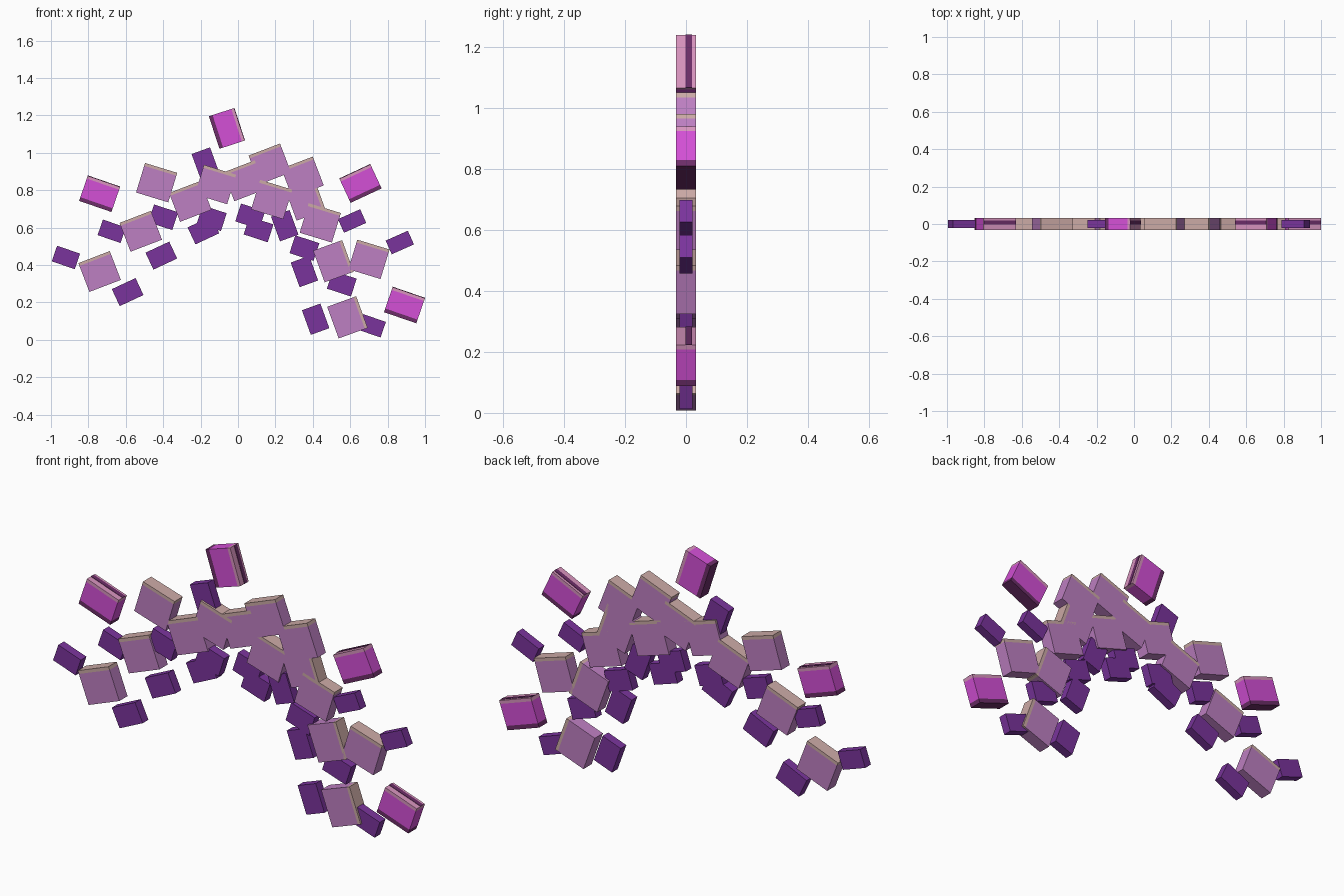
import bpy
from math import radians
from mathutils import Matrix, Vector

if "Cube" in bpy.data.objects:
    bpy.data.objects.remove(bpy.data.objects["Cube"])


def material(name, rgb):
    linear = [((c / 255 + 0.055) / 1.055) ** 2.4 for c in rgb]
    m = bpy.data.materials.new(name)
    m.use_nodes = True
    m.diffuse_color = (*linear, 1)
    m.node_tree.nodes["Principled BSDF"].inputs["Base Color"].default_value = (*linear, 1)
    return m


lilac = material("lilac", (190, 128, 194))
beige = material("beige", (204, 170, 166))
violet = material("violet", (122, 52, 156))
magenta = material("magenta", (212, 80, 214))
pink = material("pink", (216, 148, 190))
plum = material("dark plum", (108, 45, 104))


def slab(name, place, low, high, mat):
    """Box between two local corners, set in the given placement."""
    low, high = Vector(low), Vector(high)
    bpy.ops.mesh.primitive_cube_add(size=1)
    ob = bpy.context.object
    ob.name = name
    ob.data.transform(Matrix.Translation((low + high) / 2) @ Matrix.Diagonal((*(high - low), 1)))
    ob.matrix_world = place
    ob.data.materials.append(mat)


def placement(x, z, angle):
    return Matrix.Translation((x, 0, z)) @ Matrix.Rotation(radians(-angle), 4, 'Y')


D = 0.032          # half depth of the large blocks
EDGE = 0.016       # thickness of the coloured edges


# Lilac blocks with a beige upper edge
def leaf_block(x, z, angle, w=0.18, h=0.165):
    p = placement(x, z, angle)
    w, h = w / 2, h / 2
    slab("leaf_block", p, (-w, -D, -h), (w, D, h - EDGE), lilac)
    slab("leaf_block_edge", p, (-w, -D, h - EDGE), (w, D, h), beige)


# Magenta blocks with a pink upper edge, a plum base and a plum strip
def blossom(x, z, angle, w=0.183, h=0.142):
    p = placement(x, z, angle)
    w, h = w / 2, h / 2
    slab("blossom", p, (-w, -D, EDGE * 1.3 - h), (w, D, h - EDGE), magenta)
    slab("blossom_edge", p, (-w, -D, h - EDGE), (w, D, h), pink)
    slab("blossom_base", p, (-w, -D, -h), (w, D, EDGE * 1.3 - h), plum)
    slab("blossom_strip", p, (-w, -0.002, h), (w, 0.019, h + 0.002), plum)


# Small violet blocks
def twig_block(x, z, angle, w=0.135, h=0.1):
    slab("twig_block", placement(x, z, angle),
         (-w / 2, -0.022, -h / 2), (w / 2, 0.022, h / 2), violet)


for x, z, angle in [(-0.06, 1.13, -72), (-0.74, 0.78, -19),
                    (0.655, 0.835, 25), (0.89, 0.185, -19)]:
    blossom(x, z, angle)

# Blocks grouped by the way they lean
for x, z in [(-0.435, 0.84), (-0.12, 0.83), (0.18, 0.75), (0.44, 0.625), (0.7, 0.43)]:
    leaf_block(x, z, -17)
for x, z in [(-0.74, 0.365), (-0.52, 0.58), (-0.255, 0.74),
             (0.035, 0.85), (0.17, 0.94), (0.345, 0.87)]:
    leaf_block(x, z, 21)
for x, z in [(0.36, 0.75), (0.51, 0.42), (0.585, 0.12)]:
    leaf_block(x, z, -70)

for x, z in [(-0.4, 0.655), (-0.14, 0.65), (0.065, 0.66), (0.11, 0.59),
             (0.355, 0.49), (0.555, 0.3)]:
    twig_block(x, z, -18)
for x, z in [(-0.92, 0.44), (-0.675, 0.58), (0.715, 0.075)]:
    twig_block(x, z, -19, 0.13, 0.088)
for x, z in [(-0.59, 0.255), (-0.41, 0.45), (-0.185, 0.585)]:
    twig_block(x, z, 25, 0.14)
for x, z in [(0.61, 0.635), (0.865, 0.52)]:
    twig_block(x, z, 24, 0.13, 0.08)
for x, z in [(-0.175, 0.945), (0.25, 0.61), (0.355, 0.365), (0.415, 0.11)]:
    twig_block(x, z, 20, 0.105, 0.14)
